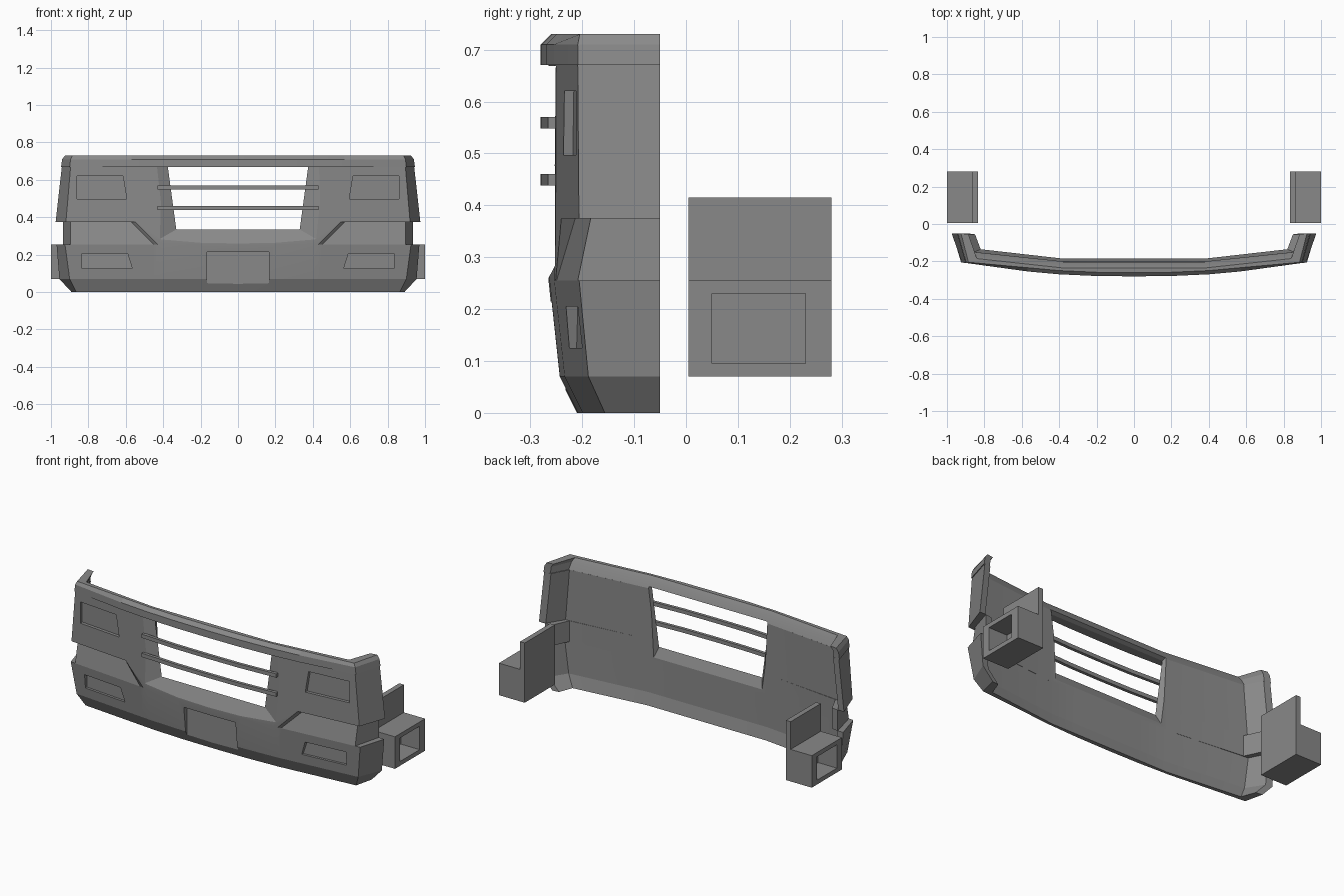
import bpy
import bmesh

cube = bpy.data.objects.get("Cube")
if cube:
    bpy.data.objects.remove(cube, do_unlink=True)

grey = bpy.data.materials.new("mid_grey")
grey.use_nodes = True
COLOR = (0.25, 0.25, 0.25, 1)
grey.diffuse_color = COLOR
grey.node_tree.nodes["Principled BSDF"].inputs["Base Color"].default_value = COLOR


def finish(name, bm):
    bmesh.ops.remove_doubles(bm, verts=bm.verts, dist=0.0005)
    bmesh.ops.recalc_face_normals(bm, faces=bm.faces)
    mesh = bpy.data.meshes.new(name)
    bm.to_mesh(mesh)
    bm.free()
    mesh.materials.append(grey)
    ob = bpy.data.objects.new(name, mesh)
    bpy.context.collection.objects.link(ob)
    return ob


def loft(name, rings):
    """Skin a closed solid through rings of equal point count."""
    bm = bmesh.new()
    rows = [[bm.verts.new(p) for p in ring] for ring in rings]
    n = len(rows[0])
    for a, b in zip(rows, rows[1:]):
        for i in range(n):
            j = (i + 1) % n
            bm.faces.new((a[i], a[j], b[j], b[i]))
    bm.faces.new(rows[0])
    bm.faces.new(rows[-1])
    return finish(name, bm)


def box(name, x, y, z):
    return loft(name, [[(x[0], y[0], h), (x[1], y[0], h), (x[1], y[1], h), (x[0], y[1], h)] for h in z])


def activate(ob):
    bpy.ops.object.select_all(action='DESELECT')
    ob.select_set(True)
    bpy.context.view_layer.objects.active = ob


def cut(ob, cutter):
    mod = ob.modifiers.new("cut", 'BOOLEAN')
    mod.operation = 'DIFFERENCE'
    mod.solver = 'EXACT'
    mod.object = cutter
    activate(ob)
    bpy.ops.object.modifier_apply(modifier=mod.name)
    bpy.data.objects.remove(cutter, do_unlink=True)


def front_y(x):
    """Depth of the bowed front face at a given x."""
    pts = [(0, -0.265), (0.2, -0.263), (0.4, -0.254), (1.0, -0.199)]
    x = abs(x)
    for (x0, y0), (x1, y1) in zip(pts, pts[1:]):
        if x <= x1:
            return y0 + (y1 - y0) * (x - x0) / (x1 - x0)
    return pts[-1][1]


def shell_ring(z, off, corner, end, inner, kind, joint):
    """One horizontal slice of the bumper shell."""
    outer = []
    for i, x in enumerate((0, 0.2, 0.4, joint, joint + 0.02, corner)):
        f = 1
        if kind == "band" and i < 4:
            f = 0
        if kind == "lip" and i == 5:
            f = 0
        outer.append((x, front_y(x) + off * f, z))
    outer.append((end, -0.05, z))
    back = [(0, inner, z), (0.2, inner, z), (0.38, inner, z),
            (corner - 0.045, inner + 0.05, z), (end - 0.04, -0.055, z)]

    def mirror(pts):
        return [(-x, y, h) for x, y, h in reversed(pts[1:])]
    return mirror(outer) + outer + back[::-1] + mirror(back)[::-1]


# Bumper shell: lower block, recessed band, upper panel, top lip
LOW, HIGH = 0.43, 0.55
levels = [
    (0, 0.055, 0.865, 0.89, -0.185, "", LOW),
    (0.07, 0.02, 0.90, 0.955, -0.2, "", LOW),
    (0.255, 0, 0.925, 0.97, -0.2, "", LOW),
    (0.255, 0, 0.895, 0.935, -0.2, "band", LOW),
    (0.375, 0.025, 0.895, 0.935, -0.2, "band", HIGH),
    (0.375, 0, 0.92, 0.975, -0.2, "", HIGH),
    (0.67, 0, 0.895, 0.942, -0.2, "", HIGH),
    (0.67, -0.015, 0.9, 0.946, -0.2, "lip", HIGH),
    (0.71, -0.015, 0.895, 0.94, -0.22, "lip", HIGH),
    (0.73, 0.005, 0.885, 0.925, -0.235, "", HIGH),
]
shell = loft("bumper_shell", [shell_ring(*lv) for lv in levels])

# Grille opening, flared towards front and back
opening = [(-0.29, 0.213, 0.54, 0.668, 0.52),
           (-0.225, 0.335, 0.33, 0.668, 0.375),
           (-0.18, 0.235, 0.36, 0.69, 0.385)]
cut(shell, loft("grille_cutter", [
    [(-bx, y, bz), (bx, y, bz), (tx, y, tz), (-tx, y, tz)] for y, bz, bx, tz, tx in opening]))

# Headlight and fog light recesses on both sides
headlight = [(0.595, 0.497), (0.86, 0.497), (0.86, 0.62), (0.615, 0.62)]
foglight = [(0.565, 0.125), (0.835, 0.125), (0.835, 0.205), (0.59, 0.205)]
for outline, depth in ((headlight, 0.018), (foglight, 0.028)):
    for s in (1, -1):
        cut(shell, loft("light_cutter", [
            [(s * x, -0.4, z) for x, z in outline],
            [(s * x, front_y(x) + depth, z) for x, z in outline]]))

# Number plate recess
cut(shell, box("plate_cutter", (-0.165, 0.165), (-0.4, -0.232), (0.033, 0.215)))

# Grille slats following the bow of the front
for name, z in (("lower_slat", 0.438), ("upper_slat", 0.548)):
    loft(name, [[(x, front_y(x) + d, z + h) for d, h in
                 ((-0.015, 0), (0.003, 0), (0.003, 0.022), (-0.015, 0.022))]
                for x in (-0.43, -0.2, 0, 0.2, 0.43)])

# Side brackets: upright plate and hollow step box
for side, s in (("left", 1), ("right", -1)):
    box(side + "_bracket_plate", (s * 0.835, s * 0.865), (0.005, 0.28), (0.07, 0.415))
    step = box(side + "_step_box", (s * 0.865, s), (0.005, 0.28), (0.07, 0.255))
    cut(step, box("step_cutter", (s * 0.88, s * 1.1), (0.05, 0.23), (0.095, 0.23)))

activate(shell)
bpy.ops.object.shade_smooth_by_angle(angle=0.2)
